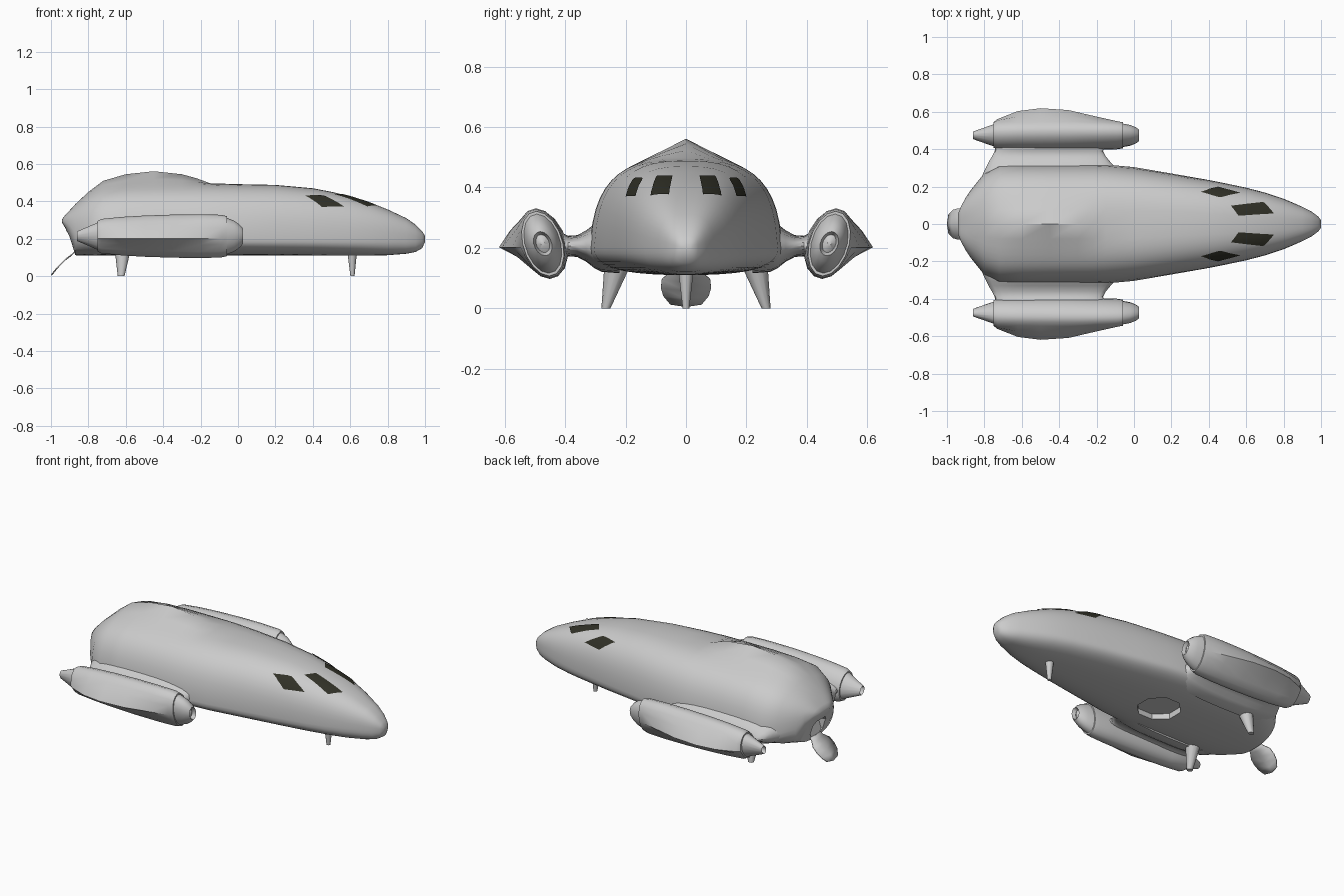
import bpy, bmesh
from math import sin, cos, pi, copysign
from mathutils import Vector, Matrix
from mathutils.bvhtree import BVHTree

if "Cube" in bpy.data.objects:
    bpy.data.objects.remove(bpy.data.objects["Cube"])


def finish(name, bm, angle=38, mirror=False):
    me = bpy.data.meshes.new(name)
    bm.to_mesh(me)
    bm.free()
    ob = bpy.data.objects.new(name, me)
    bpy.context.collection.objects.link(ob)
    bpy.ops.object.select_all(action='DESELECT')
    ob.select_set(True)
    bpy.context.view_layer.objects.active = ob
    if angle:
        bpy.ops.object.shade_smooth_by_angle(angle=angle * pi / 180)
    if mirror:
        m = ob.modifiers.new("mirror", 'MIRROR')
        m.use_axis = (False, True, False)
        m.use_mirror_merge = False
    return ob


def loft(rings):
    """Skin a list of closed rings and cap both ends."""
    bm = bmesh.new()
    vs = [[bm.verts.new(p) for p in r] for r in rings]
    n = len(vs[0])
    for a, b in zip(vs, vs[1:]):
        for i in range(n):
            j = (i + 1) % n
            bm.faces.new((a[i], a[j], b[j], b[i]))
    bm.faces.new(vs[0])
    bm.faces.new(vs[-1])
    bmesh.ops.recalc_face_normals(bm, faces=bm.faces)
    return bm


def power(v, e):
    return copysign(abs(v) ** e, v)


# Hull: x, half width, top, bottom, height of widest line, ridge height
STATIONS = [
    (1.0, .02, .215, .185, .2, 0), (.985, .04, .24, .15, .2, 0),
    (.95, .066, .275, .13, .2, 0), (.9, .092, .31, .12, .2, 0),
    (.8, .135, .357, .112, .2, 0), (.7, .168, .397, .11, .2, 0),
    (.6, .194, .427, .11, .2, 0), (.5, .215, .451, .11, .2, 0),
    (.4, .235, .47, .11, .2, 0), (.2, .270, .488, .11, .2, 0),
    (0, .304, .492, .11, .2, 0), (-.15, .318, .495, .11, .2, .002),
    (-.22, .32, .495, .11, .2, .028), (-.3, .32, .495, .11, .2, .05),
    (-.45, .32, .495, .11, .2, .066), (-.6, .32, .49, .11, .2, .055),
    (-.72, .315, .475, .11, .205, .035), (-.8, .272, .435, .11, .215, .015),
    (-.87, .185, .382, .112, .23, .003), (-.9, .14, .352, .205, .275, 0),
    (-.925, .095, .325, .26, .29, 0), (-.94, .055, .305, .285, .295, 0)]


def hull_ring(x, w, top, bot, mid, ridge, n=44):
    rear = min(1, max(0, (.4 - x) / .5))
    ring = []
    for i in range(n):
        t = 2 * pi * i / n
        e = 2 / (2.7 + .3 * rear) if sin(t) > 0 else 2 / 2.5
        y = w * power(cos(t), e)
        s = power(sin(t), e)
        z = mid + s * ((top - mid) if s > 0 else (mid - bot))
        if s > 0:
            y *= 1 - .09 * rear * s
            z += ridge * max(0, 1 - abs(y) / .19) ** 1.6
        ring.append((x, y, z))
    return ring


hull_bm = loft([hull_ring(*s) for s in STATIONS])
tree = BVHTree.FromBMesh(hull_bm)
hull = finish("hull", hull_bm)


# Octagonal recesses: belly hatch and rear door
def cut_octagon(center, radius, depth, tilt):
    bm = bmesh.new()
    mat = Matrix.Translation(center) @ Matrix.Rotation(tilt, 4, 'Y') @ Matrix.Rotation(pi / 8, 4, 'Z')
    bmesh.ops.create_cone(bm, cap_ends=True, segments=8, radius1=radius,
                          radius2=radius, depth=depth, matrix=mat)
    cutter = finish("cutter", bm, angle=0)
    cutter.hide_render = True
    m = hull.modifiers.new("cut", 'BOOLEAN')
    m.operation, m.object, m.solver = 'DIFFERENCE', cutter, 'EXACT'
    bpy.context.view_layer.objects.active = hull
    bpy.ops.object.modifier_apply(modifier=m.name)
    bpy.data.objects.remove(cutter)


cut_octagon((-.18, 0, .11), .126, .07, 0)
cut_octagon((-.895, 0, .185), .066, .07, -1.25)

# Pylons joining hull and engines: y, rear x, front x, half thickness
PYLON = [(.22, -.83, -.05, .09), (.28, -.802, -.08, .085), (.305, -.79, -.1, .072),
         (.33, -.778, -.125, .052), (.36, -.76, -.15, .036), (.39, -.745, -.165, .034),
         (.44, -.735, -.15, .06)]
rings = []
for y, x0, x1, th in PYLON:
    c, r = (x0 + x1) / 2, (x1 - x0) / 2
    rings.append([(c + r * power(cos(t), .75), y, .206 + th * power(sin(t), .75))
                  for t in [2 * pi * i / 28 for i in range(28)]])
finish("pylon", loft(rings), mirror=True)

# Engine pods: x, half width, half height, outer fin reach
POD = [(-.80, .02, .02, 0), (-.86, .02, .026, 0), (-.75, .058, .073, 0),
       (-.75, .066, .082, .005), (-.73, .072, .092, .015), (-.62, .076, .103, .054),
       (-.5, .079, .11, .066), (-.35, .08, .115, .055), (-.2, .075, .117, .025),
       (-.09, .071, .114, .003), (-.06, .067, .107, 0), (-.06, .06, .098, 0),
       (-.02, .053, .082, 0), (.01, .042, .06, 0), (.027, .03, .04, 0),
       (.005, .022, .03, 0), (.018, .006, .008, 0)]
rings = []
for x, a, b, fin in POD:
    ring = []
    for i in range(16):
        t = 2 * pi * i / 16
        dz = b * sin(t)
        y = .474 + a * cos(t) + .2 * dz
        y += fin * {0: 1, 1: .42, 15: .35}.get(i, 0)
        ring.append((x, y, .214 + dz - (.012 if i == 0 and fin else 0)))
    rings.append(ring)
finish("engine_pod", loft(rings), mirror=True)


# Landing legs: centre x, y, z with radii in x and y, from top to foot
def leg(name, sections, mirror=False):
    finish(name, loft([[(x + rx * cos(2 * pi * i / 12), y + ry * sin(2 * pi * i / 12), z)
                        for i in range(12)] for x, y, z, rx, ry in sections]), mirror=mirror)


leg("front_leg", [(.61, 0, .15, .028, .028), (.612, 0, 0, .011, .011)])
leg("rear_leg", [(-.615, .222, .16, .046, .047), (-.625, .265, 0, .018, .015)], True)

# Rear door, hanging open and slightly cupped: x, z, half width
bm = bmesh.new()
rows = [[bm.verts.new((x - .008 * (s == 0), s * w, z - .008 * (s == 0))) for s in (-1, 0, 1)]
        for x, z, w in [(-.868, .135, .045), (-.888, .116, .055), (-.915, .096, .08),
                        (-.943, .068, .083), (-.968, .042, .075), (-.99, .014, .052)]]
for a, b in zip(rows, rows[1:]):
    for i in range(2):
        bm.faces.new((a[i], a[i + 1], b[i + 1], b[i]))
bmesh.ops.recalc_face_normals(bm, faces=bm.faces)
door = finish("rear_door", bm)
sol = door.modifiers.new("thickness", 'SOLIDIFY')
sol.thickness, sol.offset = .006, 0

# Windows, draped onto the hull
dark = bpy.data.materials.new("dark_glass")
dark.diffuse_color = (.03, .03, .02, 1)
dark.use_nodes = True
dark.node_tree.nodes["Principled BSDF"].inputs["Base Color"].default_value = dark.diffuse_color


def window(name, corners, n=6):
    a, b, c, d = [Vector(p) for p in corners]
    bm = bmesh.new()
    grid = []
    for i in range(n + 1):
        u = i / n
        row = []
        for j in range(n + 1):
            p = a.lerp(b, u).lerp(d.lerp(c, u), j / n)
            hit, nor, _, _ = tree.find_nearest(p)
            row.append(bm.verts.new(hit + nor * .004))
        grid.append(row)
    for i in range(n):
        for j in range(n):
            bm.faces.new((grid[i][j], grid[i + 1][j], grid[i + 1][j + 1], grid[i][j + 1]))
    bmesh.ops.recalc_face_normals(bm, faces=bm.faces)
    if sum(f.normal.z for f in bm.faces) < 0:
        bmesh.ops.reverse_faces(bm, faces=bm.faces)
    finish(name, bm, mirror=True).data.materials.append(dark)


window("front_window", [(.56, .045, .445), (.52, .10, .445), (.69, .115, .37), (.745, .055, .37)])
window("side_window", [(.465, .155, .45), (.36, .187, .45), (.45, .207, .375), (.57, .172, .375)])
